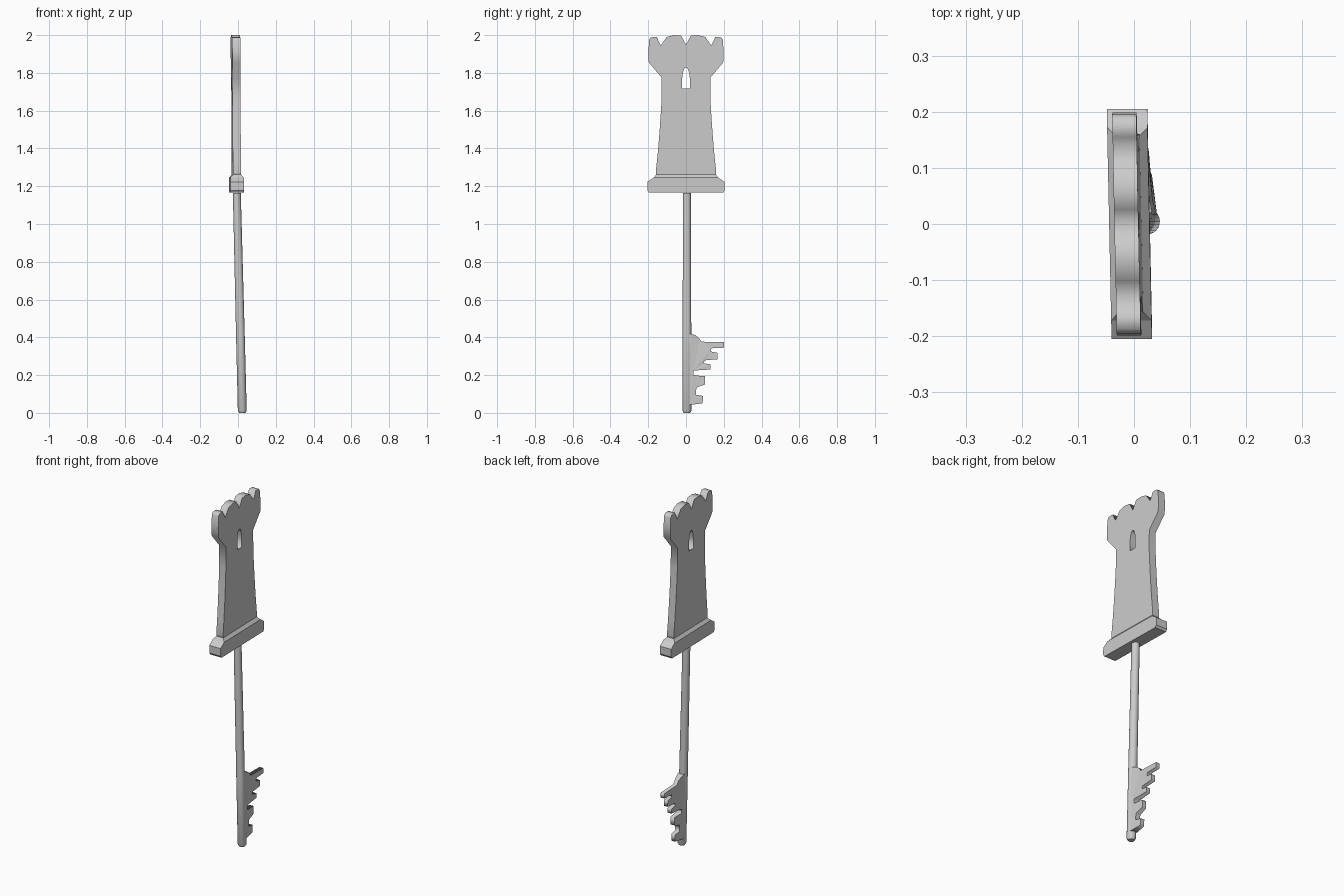
import bpy, bmesh, math

if "Cube" in bpy.data.objects:
    bpy.data.objects.remove(bpy.data.objects["Cube"])


def lean(y, z):
    """Sideways drift of the slightly crooked, slightly turned key."""
    if z > 1.165:
        return -0.008 - 0.007 * (z - 1.2) - 0.021 * y
    return 0.023 - 0.025 * z - 0.021 * y


def finish(name, bm, smooth=False):
    bmesh.ops.remove_doubles(bm, verts=bm.verts[:], dist=1e-5)
    for v in bm.verts:
        v.co.x += lean(v.co.y, v.co.z)
    bmesh.ops.recalc_face_normals(bm, faces=bm.faces[:])
    me = bpy.data.meshes.new(name)
    bm.to_mesh(me)
    bm.free()
    ob = bpy.data.objects.new(name, me)
    bpy.context.collection.objects.link(ob)
    if smooth:
        bpy.ops.object.select_all(action='DESELECT')
        ob.select_set(True)
        bpy.context.view_layer.objects.active = ob
        bpy.ops.object.shade_smooth_by_angle(angle=math.radians(35))
    return ob


def plate(name, outlines, half):
    """Flat plate from (y, z) outlines; half(y) gives half thickness."""
    cu = bpy.data.curves.new(name + "_outline", 'CURVE')
    cu.dimensions = '2D'
    cu.fill_mode = 'BOTH'
    cu.extrude = 1.0
    for pts in outlines:
        sp = cu.splines.new('POLY')
        sp.points.add(len(pts) - 1)
        for p, (y, z) in zip(sp.points, pts):
            p.co = (y, z, 0, 1)
        sp.use_cyclic_u = True
    tmp = bpy.data.objects.new("outline", cu)
    bpy.context.collection.objects.link(tmp)
    dg = bpy.context.evaluated_depsgraph_get()
    me = bpy.data.meshes.new_from_object(tmp.evaluated_get(dg))
    bm = bmesh.new()
    bm.from_mesh(me)
    bpy.data.objects.remove(tmp)
    bpy.data.meshes.remove(me)
    for v in bm.verts:
        y, z, x = v.co
        v.co = (math.copysign(half(y), x), y, z)
    return finish(name, bm)


def loft(name, rings, smooth=False):
    bm = bmesh.new()
    loops = [[bm.verts.new(p) for p in r] for r in rings]
    n = len(loops[0])
    for a, b in zip(loops, loops[1:]):
        for i in range(n):
            j = (i + 1) % n
            bm.faces.new((a[i], a[j], b[j], b[i]))
    bm.faces.new(loops[0])
    bm.faces.new(loops[-1])
    return finish(name, bm, smooth)


# Tower: body and battlements mirrored, with an arched window
right_half = [(0.155, 1.245), (0.16, 1.275), (0.151, 1.36), (0.143, 1.45),
              (0.135, 1.56), (0.129, 1.66), (0.129, 1.775), (0.197, 1.855),
              (0.199, 1.91), (0.195, 1.975), (0.187, 1.988), (0.155, 1.99),
              (0.134, 1.945), (0.102, 1.99), (0.065, 2.0), (0.026, 1.997),
              (0.0, 1.95)]
tower = right_half + [(-y, z) for y, z in right_half[-2::-1]]
window = [(-0.02, 1.717), (0.02, 1.717), (0.02, 1.775), (0.016, 1.805),
          (0.008, 1.825), (0.0, 1.829), (-0.008, 1.825), (-0.016, 1.805),
          (-0.02, 1.775)]
plate("tower", [tower, window], lambda y: 0.0215)

# Tower base: thicker block, bevelled up to the tower
base = [(1.166, 0.196, 0.036), (1.178, 0.205, 0.036), (1.222, 0.205, 0.036),
        (1.245, 0.172, 0.036), (1.262, 0.157, 0.0215)]
loft("tower_base", [[(-hx, -hy, z), (hx, -hy, z), (hx, hy, z), (-hx, hy, z)]
                    for z, hy, hx in base])

# Shaft
shaft = [(0.0, 0.017), (0.012, 0.0235), (0.4, 0.023), (1.164, 0.021)]
loft("shaft", [[(r * math.cos(a), 0.005 + r * math.sin(a), z)
                for a in (i * math.tau / 24 for i in range(24))]
               for z, r in shaft], smooth=True)

# Bit: stepped teeth, thicker where they meet the shaft
teeth = [(0.01, 0.42), (0.03, 0.417), (0.05, 0.411), (0.07, 0.395),
         (0.082, 0.377), (0.2, 0.374), (0.2, 0.345), (0.135, 0.342),
         (0.13, 0.325), (0.167, 0.318), (0.167, 0.284), (0.098, 0.278),
         (0.094, 0.262), (0.13, 0.257), (0.13, 0.23), (0.04, 0.224),
         (0.04, 0.198), (0.1, 0.195), (0.1, 0.15), (0.055, 0.134),
         (0.052, 0.096), (0.09, 0.09), (0.088, 0.05), (0.01, 0.042)]
plate("bit", [teeth], lambda y: max(0.012, 0.02 - max(0, y - 0.02) * 0.16))
